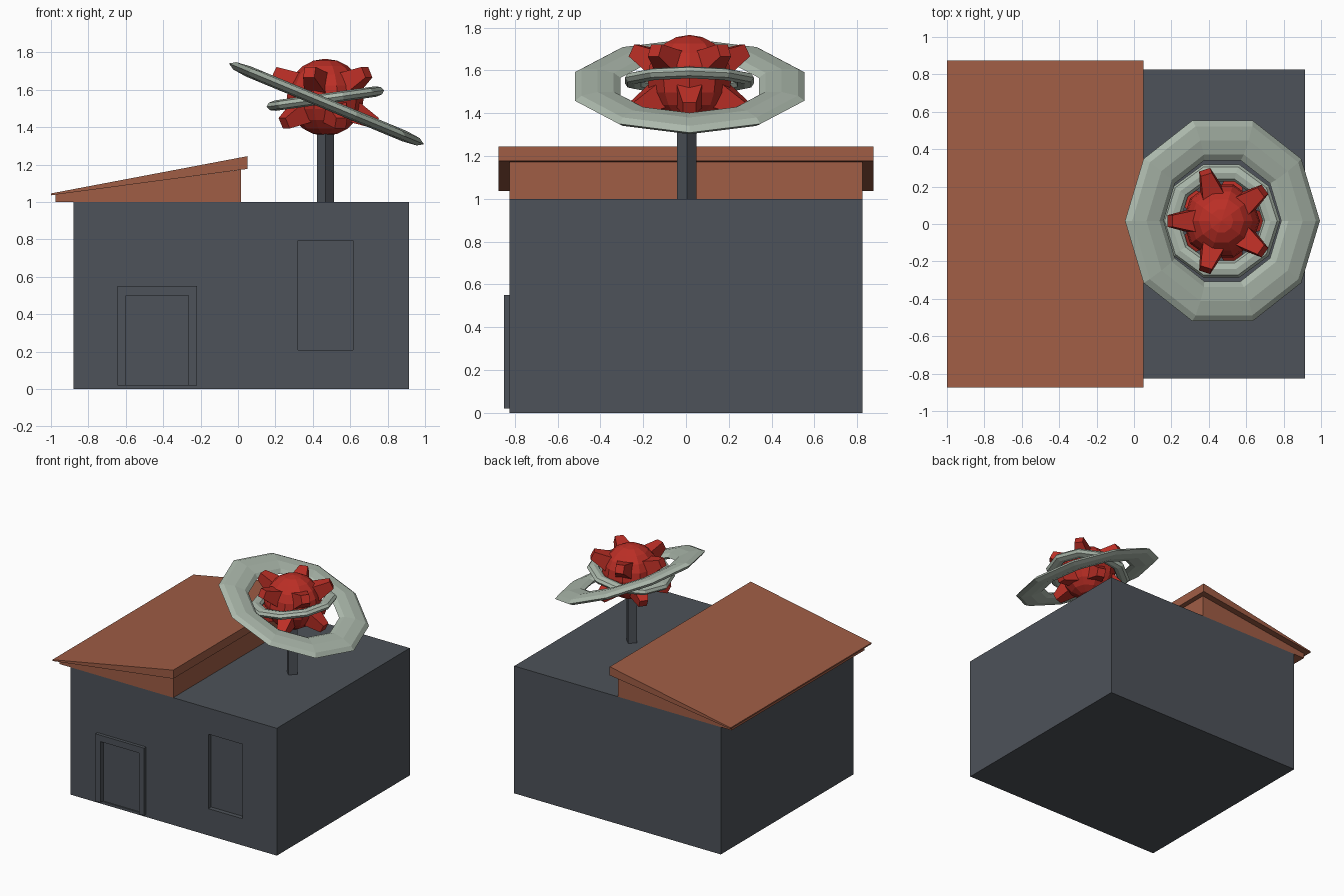
import bpy, bmesh, math
from mathutils import Vector, Matrix

if "Cube" in bpy.data.objects:
    bpy.data.objects.remove(bpy.data.objects["Cube"])


def material(name, rgb):
    m = bpy.data.materials.new(name)
    m.diffuse_color = (*rgb, 1)
    m.use_nodes = True
    m.node_tree.nodes["Principled BSDF"].inputs["Base Color"].default_value = m.diffuse_color
    return m


GREY = material("slate grey", (0.075, 0.085, 0.10))
BRICK = material("terracotta", (0.35, 0.11, 0.06))
RED = material("red", (0.50, 0.028, 0.019))
PALE = material("pale green grey", (0.41, 0.48, 0.41))


def finish(name, bm, mat):
    bmesh.ops.recalc_face_normals(bm, faces=bm.faces)
    me = bpy.data.meshes.new(name)
    bm.to_mesh(me)
    bm.free()
    me.materials.append(mat)
    ob = bpy.data.objects.new(name, me)
    bpy.context.collection.objects.link(ob)
    return ob


def prism(name, profile, y0, y1, mat):
    """Extrude an (x, z) profile from y0 to y1."""
    bm = bmesh.new()
    f = bm.faces.new([bm.verts.new((x, y0, z)) for x, z in profile])
    ext = bmesh.ops.extrude_face_region(bm, geom=[f])["geom"]
    bmesh.ops.translate(bm, vec=(0, y1 - y0, 0),
                        verts=[v for v in ext if isinstance(v, bmesh.types.BMVert)])
    return finish(name, bm, mat)


def box(name, x0, x1, y0, y1, z0, z1, mat):
    return prism(name, [(x0, z0), (x1, z0), (x1, z1), (x0, z1)], y0, y1, mat)


def ring(name, centre, major, minor, flat, tilt):
    """Ten-sided flattened ring tilted about y."""
    bm = bmesh.new()
    n, k = 10, 8
    rows = []
    for i in range(n):
        a = math.tau * i / n
        row = []
        for j in range(k):
            b = math.tau * j / k
            r = major + minor * math.cos(b)
            row.append(bm.verts.new((r * math.cos(a), r * math.sin(a), flat * math.sin(b))))
        rows.append(row)
    for i in range(n):
        p, q = rows[i], rows[(i + 1) % n]
        for j in range(k):
            bm.faces.new((p[j], q[j], q[(j + 1) % k], p[(j + 1) % k]))
    ob = finish(name, bm, PALE)
    ob.location = centre
    ob.rotation_euler = (0, math.radians(tilt), 0)


# Building with a recessed window and door
walls = box("walls", -0.88, 0.915, -0.825, 0.825, 0, 1.0, GREY)
for name, dims in (("window_cutter", (0.32, 0.615, -0.9, -0.79, 0.21, 0.795)),
                   ("door_cutter", (-0.60, -0.265, -0.9, -0.815, 0.02, 0.50))):
    cutter = box(name, *dims, GREY)
    cutter.hide_render = True
    cutter.hide_viewport = True
    mod = walls.modifiers.new(name, "BOOLEAN")
    mod.operation = "DIFFERENCE"
    mod.solver = "EXACT"
    mod.object = cutter

# Door frame
prism("door_frame", [(-0.645, 0.02), (-0.645, 0.55), (-0.22, 0.55), (-0.22, 0.02),
                     (-0.265, 0.02), (-0.265, 0.50), (-0.60, 0.50), (-0.60, 0.02)],
      -0.85, -0.824, GREY)

# Sloping roof
prism("roof_base", [(-0.975, 1.0), (0.015, 1.0), (0.015, 1.172), (-0.975, 1.04)],
      -0.825, 0.825, BRICK)
prism("roof_slab", [(-1.0, 1.036), (0.05, 1.177), (0.05, 1.245), (-1.0, 1.046)],
      -0.875, 0.875, BRICK)

# Pole
C = Vector((0.467, 0.016, 1.56))
bm = bmesh.new()
bmesh.ops.create_cone(bm, cap_ends=True, segments=4, radius1=0.046, radius2=0.046, depth=0.45,
                      matrix=Matrix.Translation((0.468, 0.004, 1.215)))
finish("pole", bm, GREY)

# Faceted globe
bm = bmesh.new()
bmesh.ops.create_uvsphere(bm, u_segments=10, v_segments=10, radius=0.206,
                          matrix=Matrix.Translation(C) @ Matrix.Rotation(math.radians(18), 4, "Z"))
finish("globe", bm, RED)

# Two staggered rows of tapered studs
bm = bmesh.new()
for elev, start in ((26, 36), (-27, 0)):
    for i in range(5):
        rot = (Matrix.Rotation(math.radians(start + 72 * i), 4, "Z")
               @ Matrix.Rotation(math.radians(90 - elev), 4, "Y")
               @ Matrix.Translation((0, 0, 0.238))
               @ Matrix.Rotation(math.radians(45), 4, "Z"))
        bmesh.ops.create_cone(bm, cap_ends=True, segments=4, radius1=0.085, radius2=0.044,
                              depth=0.135, matrix=Matrix.Translation(C) @ rot)
finish("globe_studs", bm, RED)

# Tilted rings
ring("outer_ring", (0.473, 0.017, 1.525), 0.452, 0.112, 0.03, 22.5)
ring("inner_ring", (0.467, 0.016, 1.553), 0.27, 0.047, 0.028, -8)
